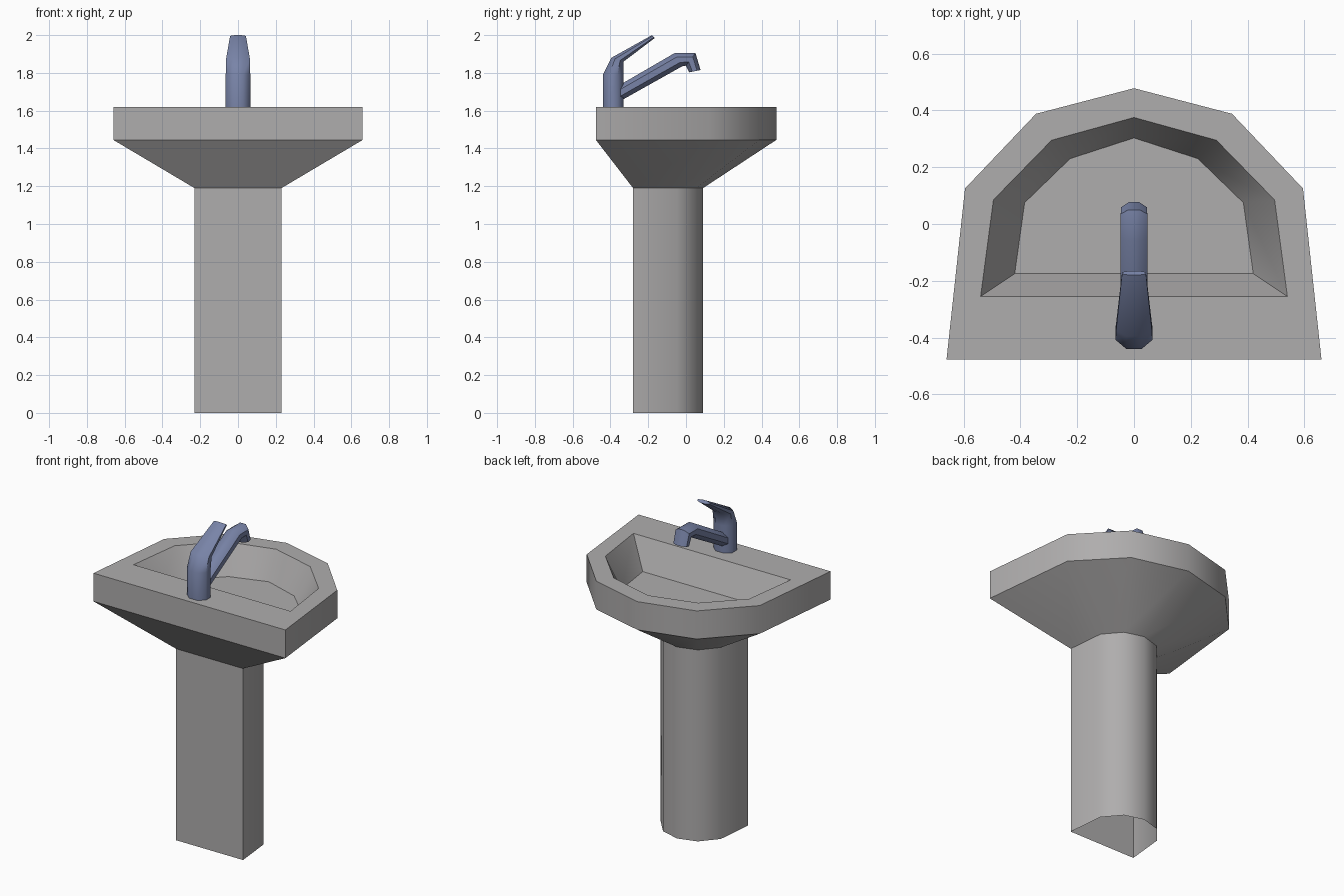
import bpy, bmesh, math
from mathutils import Vector

cube = bpy.data.objects.get("Cube")
if cube:
    bpy.data.objects.remove(cube, do_unlink=True)


def material(name, rgb):
    m = bpy.data.materials.new(name)
    m.use_nodes = True
    color = (*rgb, 1)
    m.diffuse_color = color
    m.node_tree.nodes["Principled BSDF"].inputs["Base Color"].default_value = color
    return m


ceramic = material("grey ceramic", (0.43, 0.42, 0.42))
metal = material("blue grey metal", (0.19, 0.23, 0.39))


def loft(name, rings, mat, is_sharp, cap_start=False, cap_end=False):
    """Bridge matching rings of points; is_sharp decides which edges stay crisp."""
    bm = bmesh.new()
    loops = [[bm.verts.new(p) for p in ring] for ring in rings]
    n = len(loops[0])
    for a, b in zip(loops, loops[1:]):
        for i in range(n):
            j = (i + 1) % n
            bm.faces.new((a[i], a[j], b[j], b[i]))
    if cap_start:
        bm.faces.new(loops[0][::-1])
    if cap_end:
        bm.faces.new(loops[-1])
    if cap_start and cap_end:
        bmesh.ops.recalc_face_normals(bm, faces=bm.faces)
    bm.normal_update()
    corners = {loop[k] for loop in loops for k in (0, -1)}
    for f in bm.faces:
        f.smooth = True
    for e in bm.edges:
        e.smooth = not is_sharp(e, corners)
    mesh = bpy.data.meshes.new(name)
    bm.to_mesh(mesh)
    bm.free()
    mesh.materials.append(mat)
    obj = bpy.data.objects.new(name, mesh)
    bpy.context.collection.objects.link(obj)
    return obj


def crease_levels(e, corners):
    """Crisp level outlines and straight-side corners, smooth round the curve."""
    a, b = e.verts
    return abs(a.co.z - b.co.z) < 1e-4 or (a in corners and b in corners)


def crease_angle(e, corners):
    return len(e.link_faces) == 2 and e.calc_face_angle() > math.radians(50)


def outline(half, z):
    """Mirror the +x half of a plan outline, ending on the centre point."""
    full = half + [(-x, y) for x, y in half[-2::-1]]
    return [(x, y, z) for x, y in full]


def section(p, q, w):
    """Eight-sided section spanning p to q in the yz plane, w to each side."""
    p, q = Vector((0, *p)), Vector((0, *q))
    mid, arm = (p + q) / 2, (p - q) / 2
    r = 1 / math.cos(math.pi / 8)
    angles = [(k + 0.5) * math.pi / 4 for k in range(8)]
    return [mid + arm * r * math.cos(t) + Vector((w * r * math.sin(t), 0, 0))
            for t in angles]


# Plan outlines, +x half, from the straight side to the round side
column = [(0.23, -0.28), (0.207, -0.047), (0.12, 0.055), (0, 0.09)]
outer = [(0.66, -0.477), (0.595, 0.125), (0.345, 0.388), (0, 0.478)]
inner = [(0.54, -0.255), (0.495, 0.085), (0.29, 0.295), (0, 0.375)]
floor = [(0.42, -0.175), (0.385, 0.075), (0.225, 0.23), (0, 0.303)]

# Pedestal, open underneath
loft("pedestal", [outline(column, 0), outline(column, 1.19)], ceramic, crease_levels)

# Basin: flared underside, rim and sunken bowl
loft("basin", [outline(column, 1.19), outline(outer, 1.445), outline(outer, 1.62),
               outline(inner, 1.62), outline(floor, 1.445)],
     ceramic, crease_levels, cap_end=True)

# Tap body bending into a flattened lever
loft("tap_body_and_lever", [
    section((-0.44, 1.62), (-0.33, 1.62), 0.065),
    section((-0.44, 1.79), (-0.33, 1.79), 0.065),
    section((-0.395, 1.88), (-0.33, 1.86), 0.063),
    section((-0.18, 2.0), (-0.165, 1.985), 0.042),
], metal, crease_angle, True, True)

# Spout rising from the body, then turning down
loft("tap_spout", [
    section((-0.37, 1.725), (-0.35, 1.65), 0.047),
    section((-0.06, 1.905), (-0.02, 1.835), 0.047),
    section((0.05, 1.905), (0.0, 1.838), 0.047),
    section((0.077, 1.815), (0.016, 1.803), 0.045),
], metal, crease_angle, True, True)
